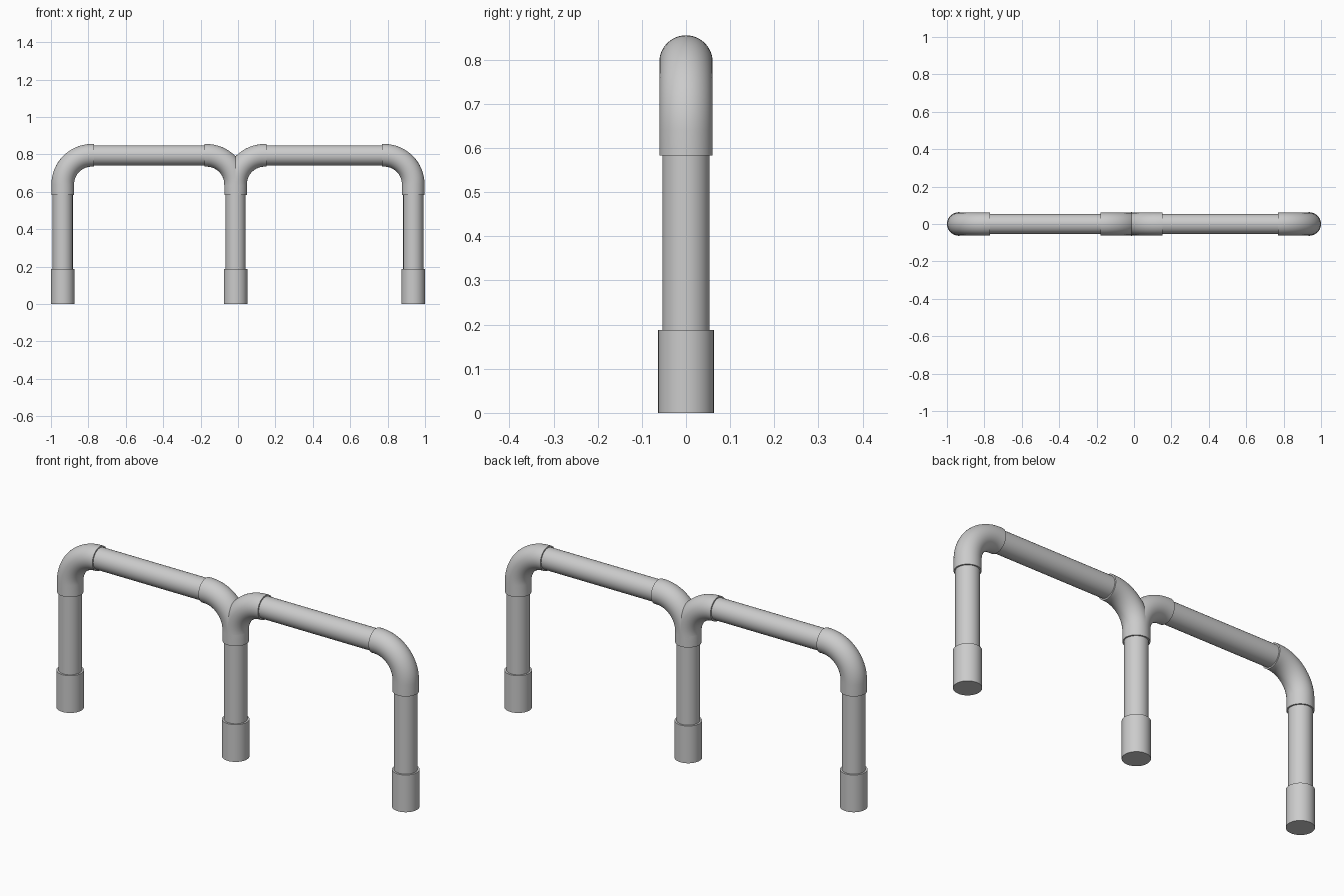
import bpy, bmesh, math
from mathutils import Vector

if "Cube" in bpy.data.objects:
    bpy.data.objects.remove(bpy.data.objects["Cube"])

SIDES = 48
PIPE_R, ELBOW_R, FOOT_R = 0.0535, 0.0605, 0.063
LEG_X, MID_X = 0.937, -0.013       # leg centre lines
RAIL_Z = 0.795                     # rail centre line
ELBOW_Z, ELBOW_DX = 0.583, 0.166   # elbow lower end, elbow reach along the rail
BEND_R = 0.155
FOOT_H = 0.188


def tube(name, path, radius):
    """Sweep a capped circle along a path of (x, z) points."""
    pts = [Vector((x, 0, z)) for x, z in path]
    bm = bmesh.new()
    rings = []
    for i, p in enumerate(pts):
        tangent = (pts[min(i + 1, len(pts) - 1)] - pts[max(i - 1, 0)]).normalized()
        side = tangent.cross(Vector((0, 1, 0)))
        ring = []
        for k in range(SIDES):
            a = math.tau * k / SIDES
            ring.append(bm.verts.new(p + radius * (math.cos(a) * side + Vector((0, math.sin(a), 0)))))
        rings.append(ring)
    for a, b in zip(rings, rings[1:]):
        for k in range(SIDES):
            n = (k + 1) % SIDES
            bm.faces.new((a[k], a[n], b[n], b[k]))
    bm.faces.new(rings[0])
    bm.faces.new(rings[-1])
    bmesh.ops.recalc_face_normals(bm, faces=bm.faces)
    mesh = bpy.data.meshes.new(name)
    bm.to_mesh(mesh)
    bm.free()
    obj = bpy.data.objects.new(name, mesh)
    bpy.context.collection.objects.link(obj)
    bpy.ops.object.select_all(action='DESELECT')
    obj.select_set(True)
    bpy.context.view_layer.objects.active = obj
    bpy.ops.object.shade_smooth_by_angle(angle=math.radians(40))
    return obj


def elbow(name, x, d):
    """Rise from a leg at x and turn into the rail in direction d."""
    path = [(x, ELBOW_Z)]
    for i in range(17):
        a = math.pi / 2 * i / 16
        path.append((x + d * BEND_R * (1 - math.cos(a)),
                     RAIL_Z - BEND_R + BEND_R * math.sin(a)))
    path.append((x + d * ELBOW_DX, RAIL_Z))
    tube(name, path, ELBOW_R)


# Legs with their feet
for label, x in (("left", -LEG_X), ("middle", MID_X), ("right", LEG_X)):
    tube(label + "_foot", [(x, 0), (x, FOOT_H)], FOOT_R)
    tube(label + "_leg", [(x, FOOT_H - 0.02), (x, ELBOW_Z + 0.02)], PIPE_R)

# Elbows and rails of the two bays
for label, x0, x1 in (("left", -LEG_X, MID_X), ("right", MID_X, LEG_X)):
    elbow(label + "_bay_elbow_a", x0, 1)
    elbow(label + "_bay_elbow_b", x1, -1)
    inset = ELBOW_DX - 0.01
    tube(label + "_rail", [(x0 + inset, RAIL_Z), (x1 - inset, RAIL_Z)], PIPE_R)
